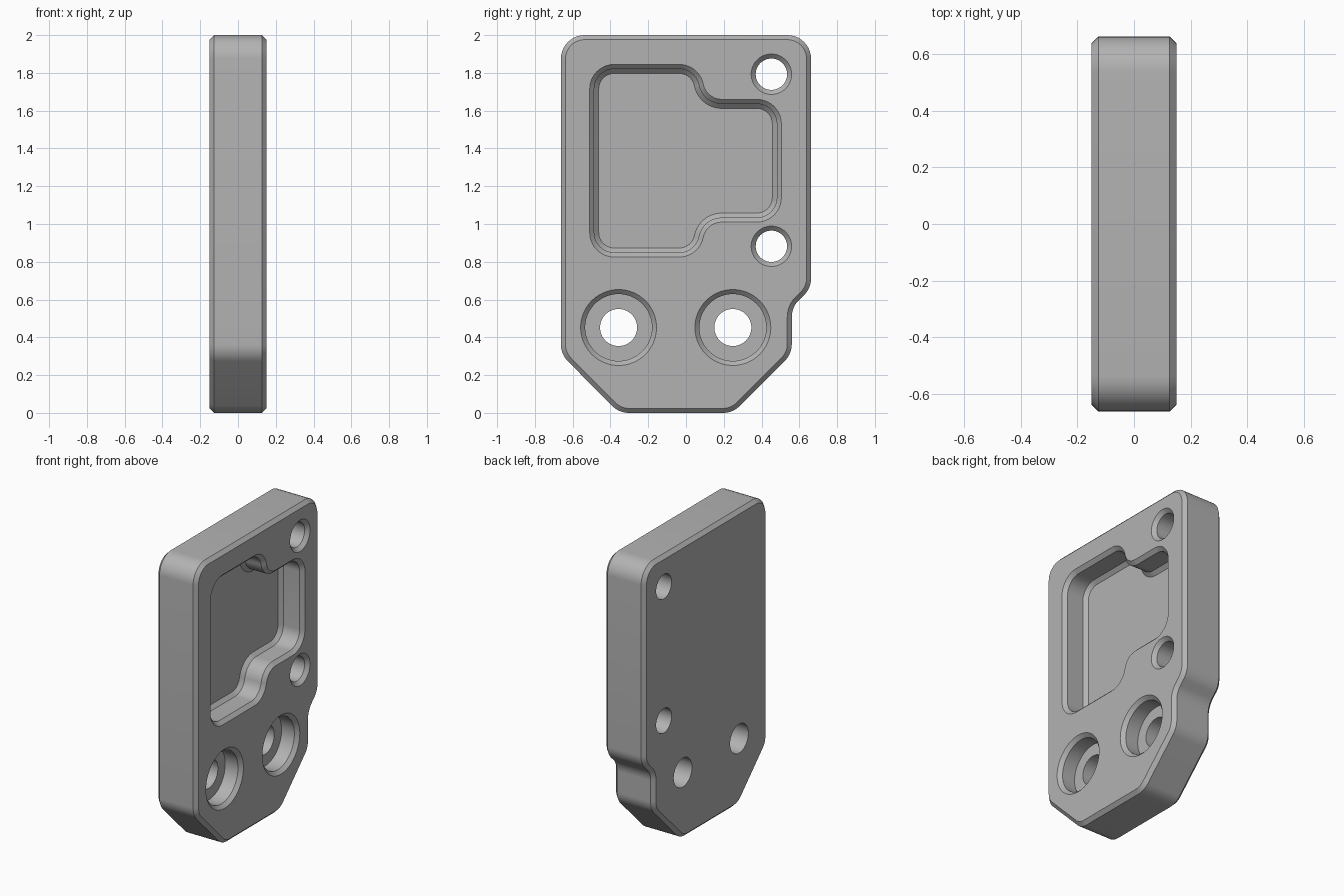
import bpy, bmesh
from math import pi, cos, sin, tan
from mathutils import Vector

cube = bpy.data.objects.get("Cube")
if cube:
    bpy.data.objects.remove(cube)

HALF = 0.15      # half of the plate thickness
BEVEL = 0.024    # chamfer width

grey = bpy.data.materials.new("light_grey")
grey.use_nodes = True
grey.diffuse_color = (0.45, 0.45, 0.45, 1)
grey.node_tree.nodes["Principled BSDF"].inputs["Base Color"].default_value = (0.45, 0.45, 0.45, 1)


def rounded(corners, inset, steps=10):
    """Counter-clockwise outline of (y, z, radius) corners, moved inwards and filleted."""
    pts = [Vector(c[:2]) for c in corners]
    n = len(pts)
    out = []
    for i, p in enumerate(pts):
        a = (p - pts[i - 1]).normalized()
        b = (pts[(i + 1) % n] - p).normalized()
        turn = -a.angle_signed(b)              # positive on convex corners
        side = 1 if turn > 0 else -1
        na, nb = Vector((-a.y, a.x)), Vector((-b.y, b.x))
        corner = p + (na + nb) * inset / (1 + na.dot(nb))
        r = corners[i][2] - side * inset
        centre = corner - a * r * tan(abs(turn) / 2) + na * r * side
        for k in range(steps + 1):
            t = turn * k / steps
            c, s = cos(t), sin(t)
            out.append(centre - side * r * Vector((na.x * c - na.y * s, na.x * s + na.y * c)))
    return out


def circle(y, z, r, n=64):
    return [Vector((y + r * cos(2 * pi * k / n), z + r * sin(2 * pi * k / n))) for k in range(n)]


def loft(name, rings):
    """Closed solid through (x, outline) rings."""
    bm = bmesh.new()
    loops = [[bm.verts.new((x, p.x, p.y)) for p in pts] for x, pts in rings]
    for lo, hi in zip(loops, loops[1:]):
        for i in range(len(lo)):
            bm.faces.new((lo[i - 1], lo[i], hi[i], hi[i - 1]))
    bm.faces.new(loops[0])
    bm.faces.new(loops[-1])
    bmesh.ops.recalc_face_normals(bm, faces=bm.faces)
    mesh = bpy.data.meshes.new(name)
    bm.to_mesh(mesh)
    bm.free()
    mesh.materials.append(grey)
    ob = bpy.data.objects.new(name, mesh)
    bpy.context.collection.objects.link(ob)
    return ob


# Plate with chamfered rim
R = 0.125
outline = [(-0.354, 0, R), (0.248, 0, R), (0.56, 0.312, R), (0.56, 0.56, R),
           (0.662, 0.66, R), (0.662, 2, R), (-0.662, 2, R), (-0.662, 0.31, R)]
plate = loft("mounting_plate", [
    (-HALF, rounded(outline, BEVEL)), (BEVEL - HALF, rounded(outline, 0)),
    (HALF - BEVEL, rounded(outline, 0)), (HALF, rounded(outline, BEVEL))])

# Stepped pocket, mirrored about its middle height
MID, FLOOR = 1.335, -0.02
lower = [(-0.51, -0.51, 0.13), (0.07, -0.51, 0.13), (0.108, -0.325, 0.1), (0.505, -0.325, 0.13)]
pocket = [(y, MID + z, r) for y, z, r in lower] + [(y, MID - z, r) for y, z, r in reversed(lower)]
cutters = [loft("pocket_cutter", [(x, rounded(pocket, d)) for x, d in (
    (FLOOR, 2 * BEVEL), (FLOOR + BEVEL, BEVEL), (HALF - BEVEL, BEVEL), (HALF, 0), (HALF + 0.01, -0.01))])]


def hole(name, y, z, rings):
    cutters.append(loft(name, [(x, circle(y, z, r)) for x, r in rings]))


# Counterbored holes
STEP = 0.03
for y in (-0.357, 0.248):
    hole("counterbore_cutter", y, 0.452, [
        (-0.2, 0.098), (STEP, 0.098), (STEP, 0.177),
        (HALF - BEVEL, 0.177), (HALF, 0.201), (HALF + 0.01, 0.211)])

# Small countersunk holes
for z in (0.882, 1.793):
    hole("small_hole_cutter", 0.452, z, [
        (-0.2, 0.083), (HALF - BEVEL, 0.083), (HALF, 0.107), (HALF + 0.01, 0.117)])

# Cut everything, bake the result and drop the cutters
for c in cutters:
    c.hide_render = True
    mod = plate.modifiers.new(c.name, 'BOOLEAN')
    mod.operation, mod.solver, mod.object = 'DIFFERENCE', 'EXACT', c
bpy.context.view_layer.update()
baked = bpy.data.meshes.new_from_object(plate.evaluated_get(bpy.context.evaluated_depsgraph_get()))
plate.modifiers.clear()
plate.data = baked
for c in cutters:
    bpy.data.objects.remove(c)

bpy.ops.object.select_all(action='DESELECT')
plate.select_set(True)
bpy.context.view_layer.objects.active = plate
bpy.ops.object.shade_smooth_by_angle(angle=pi / 6)
